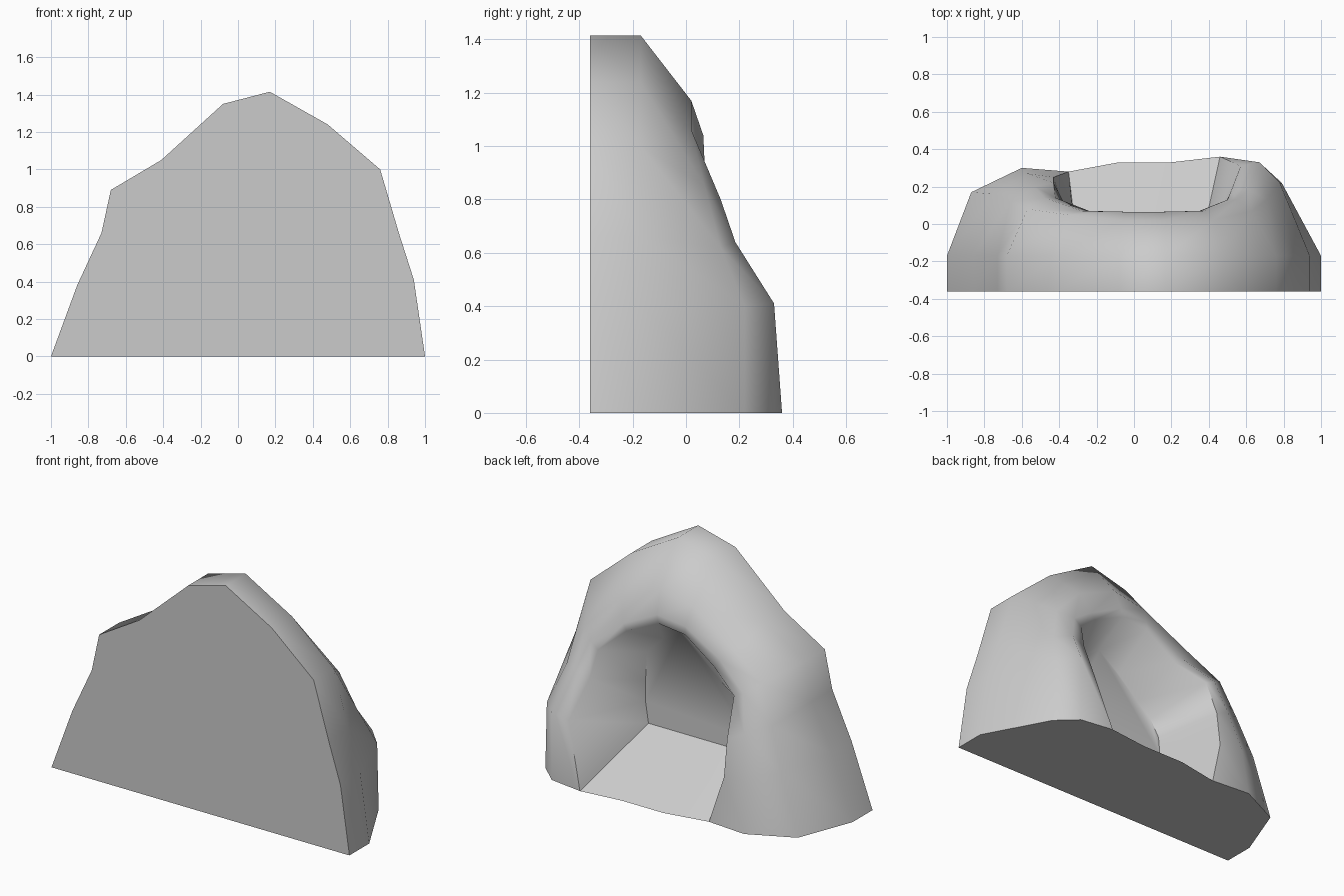
import bpy, bmesh

if "Cube" in bpy.data.objects:
    bpy.data.objects.remove(bpy.data.objects["Cube"])

# Arches run from the left foot over the top to the right foot (12 stations each)
outline = [(-1, 0), (-.86, .38), (-.73, .66), (-.68, .89), (-.41, 1.05), (-.08, 1.35),
           (.17, 1.415), (.48, 1.24), (.76, 1), (.86, .66), (.94, .41), (1, 0)]
shoulder = [(-.87, .17, 0), (-.75, .16, .36), (-.66, .12, .6), (-.57, .08, .82),
            (-.36, .05, .95), (-.06, .02, 1.13), (.16, .02, 1.17), (.42, .02, 1.06),
            (.63, .07, .85), (.71, .13, .62), (.78, .22, .4), (.79, .22, 0)]
outer_rim = [(-.6, .3, 0), (-.57, .27, .3), (-.53, .2, .55), (-.48, .14, .76),
             (-.28, .07, .88), (-.04, .065, 1.02), (.15, .065, 1.04), (.37, .07, .93),
             (.55, .13, .8), (.61, .185, .64), (.67, .33, .41), (.67, .33, 0)]
inner_rim = [(-.35, .28, 0), (-.43, .25, .28), (-.43, .22, .5), (-.42, .14, .73),
             (-.24, .07, .83), (-.04, .065, .97), (.14, .065, .99), (.35, .07, .89),
             (.5, .13, .76), (.52, .18, .6), (.57, .31, .38), (.46, .36, 0)]
cave_end = [(-.3, .25), (-.31, .34), (-.3, .45), (-.24, .55), (-.14, .63), (0, .76),
            (.14, .86), (.25, .79), (.36, .68), (.37, .5), (.37, .38), (.35, .25)]


def at_depth(profile, y):
    return [(x, y, z) for x, z in profile]


bm = bmesh.new()


def row(points):
    return [bm.verts.new(p) for p in points]


def strip(a, b):
    for i in range(len(a) - 1):
        bm.faces.new((a[i], a[i + 1], b[i + 1], b[i]))


# Rock shell and cave walls
rows = [row(p) for p in (at_depth(outline, -.36), at_depth(outline, -.17),
                         shoulder, outer_rim, inner_rim, at_depth(cave_end, -.14))]
for a, b in zip(rows, rows[1:]):
    strip(a, b)

# Cave floor, rising towards the back
lip = [rows[4][0]] + row([(-.08, .33, 0), (.2, .33, 0)]) + [rows[4][-1]]
rear = [rows[5][0]] + row([(-.08, -.14, .25), (.16, -.14, .25)]) + [rows[5][-1]]
strip(lip, rear)

# Flat front, cave back wall and underside
bm.faces.new(rows[0])
bm.faces.new(rows[5] + rear[2:0:-1])
bm.faces.new([r[0] for r in rows[:4]] + lip + [r[-1] for r in rows[3::-1]])
bmesh.ops.recalc_face_normals(bm, faces=bm.faces)

mesh = bpy.data.meshes.new("cave_rock")
bm.to_mesh(mesh)
bm.free()
rock = bpy.data.objects.new("cave_rock", mesh)
bpy.context.collection.objects.link(rock)
bpy.context.view_layer.objects.active = rock
rock.select_set(True)
bpy.ops.object.shade_smooth_by_angle(angle=1.05)
